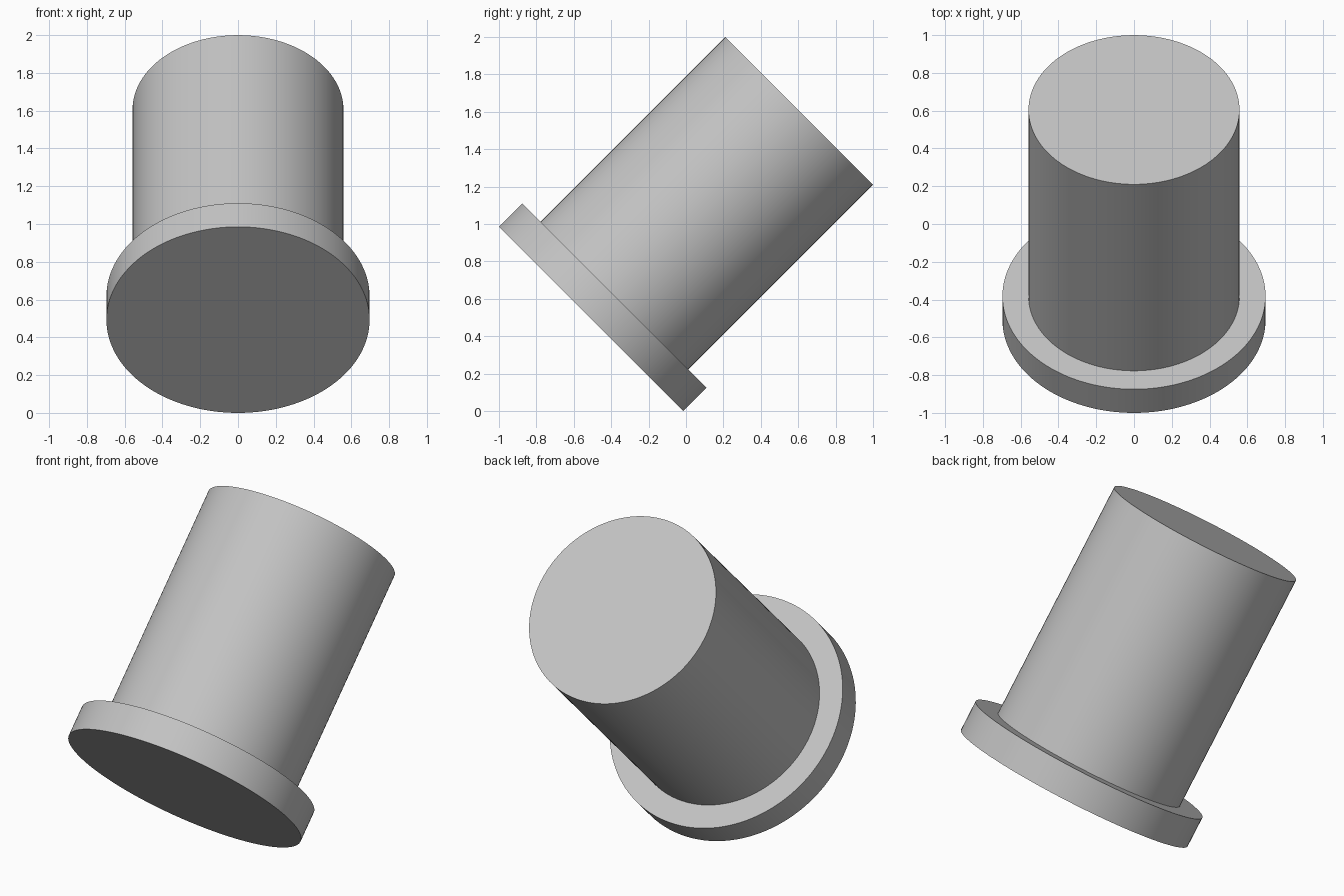
import bpy
import math
from mathutils import Vector

cube = bpy.data.objects.get("Cube")
if cube:
    bpy.data.objects.remove(cube, do_unlink=True)

# Single grey material
grey = bpy.data.materials.new("plain_grey")
grey.use_nodes = True
colour = (0.55, 0.55, 0.55, 1)
grey.diffuse_color = colour
grey.node_tree.nodes["Principled BSDF"].inputs["Base Color"].default_value = colour

# The pin leans back halfway between upright and level
TILT = -math.pi / 4
AXIS = Vector((0, 1, 1)).normalized()
BASE = Vector((0, -0.5075, 0.4925))  # centre of the flange's outer face


def disc(name, radius, start, end):
    """Cylinder along the tilted axis, between two distances from the base."""
    bpy.ops.mesh.primitive_cylinder_add(
        vertices=128, radius=radius, depth=end - start,
        location=BASE + AXIS * (start + end) / 2, rotation=(TILT, 0, 0))
    obj = bpy.context.object
    obj.name = name
    obj.data.materials.append(grey)
    bpy.ops.object.shade_smooth_by_angle(angle=math.radians(30))
    return obj


# Wide flange at the low front end, and the shaft rising out of it
disc("flange", 0.6965, 0, 0.177)
disc("shaft", 0.5585, 0.1, 1.573)
